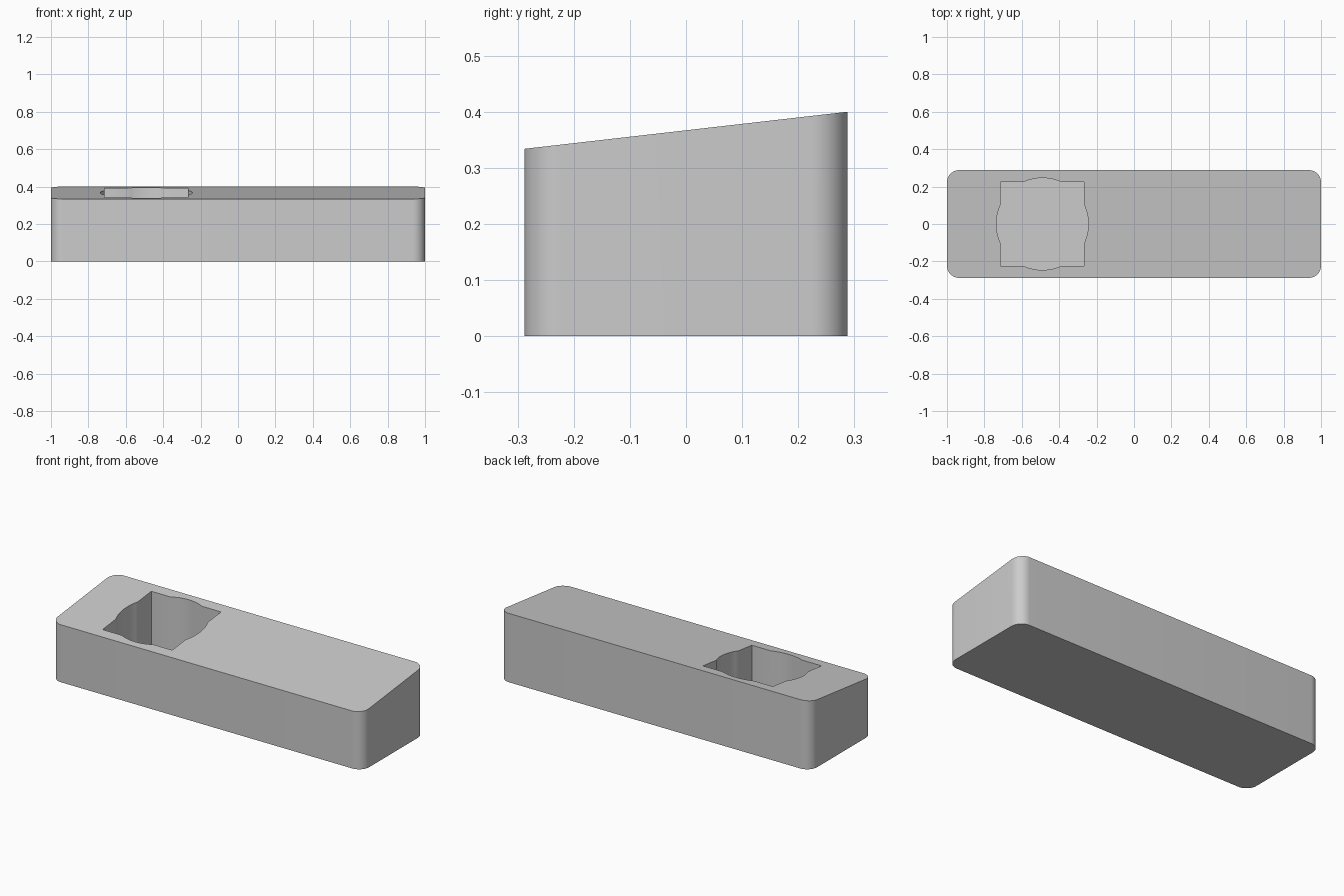
import bpy, bmesh
from math import sin, cos, acos, pi, radians

cube = bpy.data.objects.get("Cube")
if cube:
    bpy.data.objects.remove(cube, do_unlink=True)

HALF_X, HALF_Y, CORNER = 1.0, 0.288, 0.065
FRONT_Z, BACK_Z = 0.334, 0.40
POCKET_X, POCKET_HALF, POCKET_R, FLOOR_Z = -0.49, 0.224, 0.246, 0.07

grey = bpy.data.materials.new("plain grey")
grey.use_nodes = True
colour = (0.6, 0.6, 0.6, 1)
grey.diffuse_color = colour
grey.node_tree.nodes["Principled BSDF"].inputs["Base Color"].default_value = colour


def slope(y):
    return FRONT_Z + (BACK_Z - FRONT_Z) * (y + HALF_Y) / (2 * HALF_Y)


def prism(name, outline, bottom, top):
    """Extrude an outline from a flat bottom up to the height top(y)."""
    bm = bmesh.new()
    low = [bm.verts.new((x, y, bottom)) for x, y in outline]
    high = [bm.verts.new((x, y, top(y))) for x, y in outline]
    bm.faces.new(low[::-1])
    bm.faces.new(high)
    n = len(outline)
    for i in range(n):
        j = (i + 1) % n
        bm.faces.new((low[i], low[j], high[j], high[i]))
    mesh = bpy.data.meshes.new(name)
    bm.to_mesh(mesh)
    bm.free()
    mesh.materials.append(grey)
    obj = bpy.data.objects.new(name, mesh)
    bpy.context.collection.objects.link(obj)
    return obj


# Rounded rectangle outline of the wedge block
block_outline = []
for quarter, (sx, sy) in enumerate([(1, 1), (-1, 1), (-1, -1), (1, -1)]):
    for k in range(13):
        a = (quarter + k / 12) * pi / 2
        block_outline.append((sx * (HALF_X - CORNER) + CORNER * cos(a),
                              sy * (HALF_Y - CORNER) + CORNER * sin(a)))

# Pocket outline: a square merged with a slightly larger circle
pocket_outline = []
spread = acos(POCKET_HALF / POCKET_R)
for side in range(4):
    mid = side * pi / 2
    for k in range(13):
        a = mid + spread * (k / 6 - 1)
        pocket_outline.append((POCKET_X + POCKET_R * cos(a), POCKET_R * sin(a)))
    a = mid + pi / 4
    reach = POCKET_HALF * 2 ** 0.5
    pocket_outline.append((POCKET_X + reach * cos(a), reach * sin(a)))

block = prism("wedge_block", block_outline, 0, slope)
cutter = prism("pocket_cutter", pocket_outline, FLOOR_Z, lambda y: BACK_Z + 0.2)
cutter.hide_render = True

# Sink the pocket into the block
cut = block.modifiers.new("pocket", 'BOOLEAN')
cut.operation = 'DIFFERENCE'
cut.solver = 'EXACT'
cut.object = cutter
bpy.ops.object.select_all(action='DESELECT')
bpy.context.view_layer.objects.active = block
block.select_set(True)
bpy.ops.object.modifier_apply(modifier=cut.name)
bpy.data.objects.remove(cutter, do_unlink=True)
bpy.ops.object.shade_smooth_by_angle(angle=radians(30))
